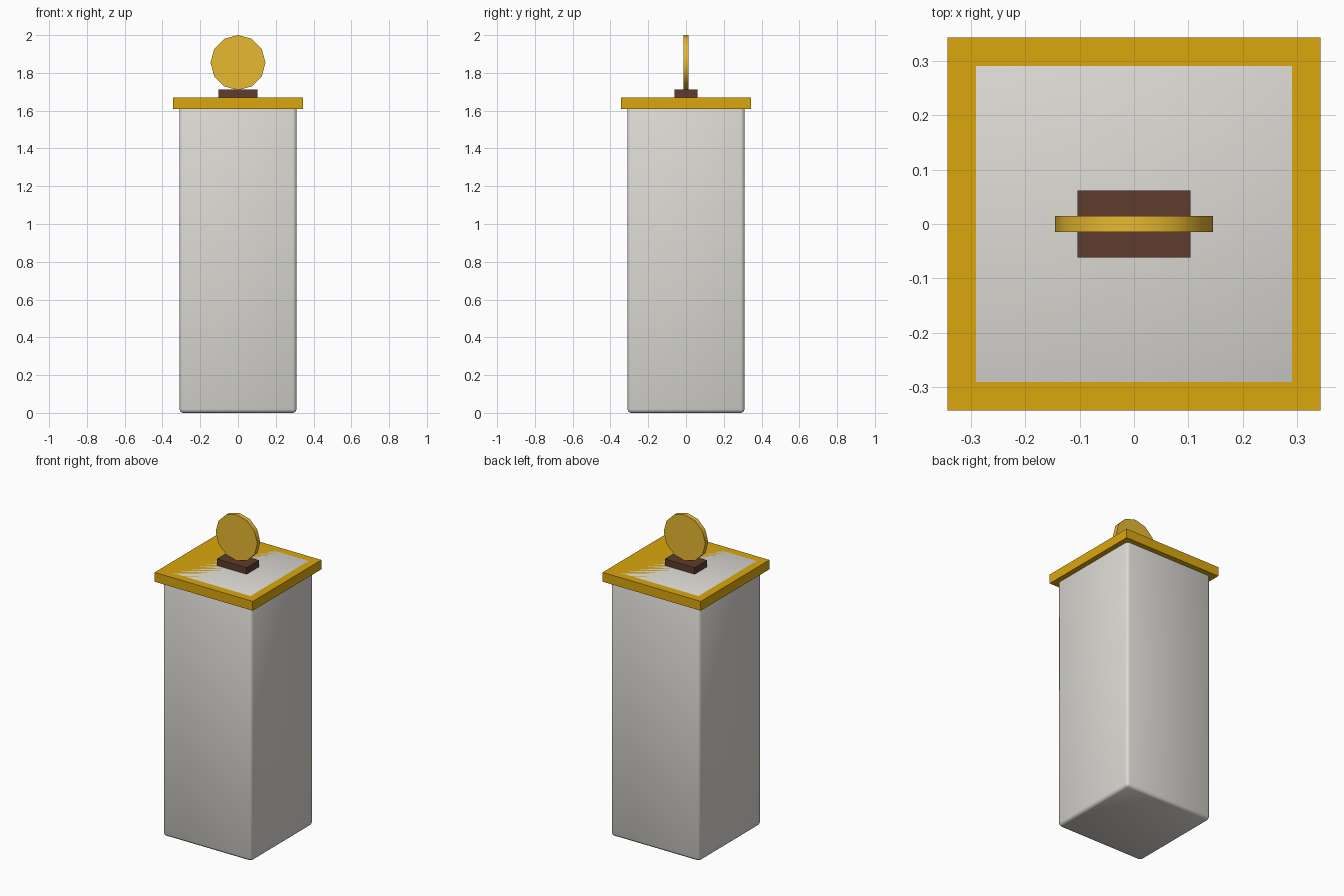
import bpy
import math

if "Cube" in bpy.data.objects:
    bpy.data.objects.remove(bpy.data.objects["Cube"])


def material(name, rgb):
    mat = bpy.data.materials.new(name)
    mat.diffuse_color = (*rgb, 1)
    mat.use_nodes = True
    mat.node_tree.nodes["Principled BSDF"].inputs["Base Color"].default_value = mat.diffuse_color
    return mat


def box(name, size, z0, z1, mat):
    bpy.ops.mesh.primitive_cube_add(size=1, location=(0, 0, (z0 + z1) / 2))
    ob = bpy.context.object
    ob.name = name
    ob.scale = (size[0], size[1], z1 - z0)
    bpy.ops.object.transform_apply(location=False, rotation=False, scale=True)
    ob.data.materials.append(mat)
    return ob


stone = material("stone", (0.72, 0.70, 0.66))
gold = material("gold", (0.70, 0.39, 0.004))
bright_gold = material("bright_gold", (0.80, 0.48, 0.03))
brown = material("brown", (0.11, 0.045, 0.025))

TOP = 1.669

# Pedestal column with softened edges, its top flush with the trim
column = box("pedestal_column", (0.62, 0.62), 0, TOP, stone)
bevel = column.modifiers.new("Bevel", 'BEVEL')
bevel.width = 0.019
bevel.segments = 2
bpy.ops.object.modifier_apply(modifier=bevel.name)
bpy.ops.object.shade_smooth_by_angle(angle=math.radians(50))

# Gold trim slab around the top
box("top_trim", (0.686, 0.686), 1.61, TOP, gold)

# Small stand for the disc
box("disc_stand", (0.208, 0.124), TOP, 1.711, brown)

# Twelve-sided upright disc facing front
bpy.ops.mesh.primitive_cylinder_add(vertices=12, radius=0.1455, depth=0.029,
                                    location=(0, 0, 1.8545),
                                    rotation=(math.pi / 2, 0, 0))
disc = bpy.context.object
disc.name = "display_disc"
disc.data.materials.append(bright_gold)
bpy.ops.object.shade_smooth_by_angle(angle=math.radians(40))
